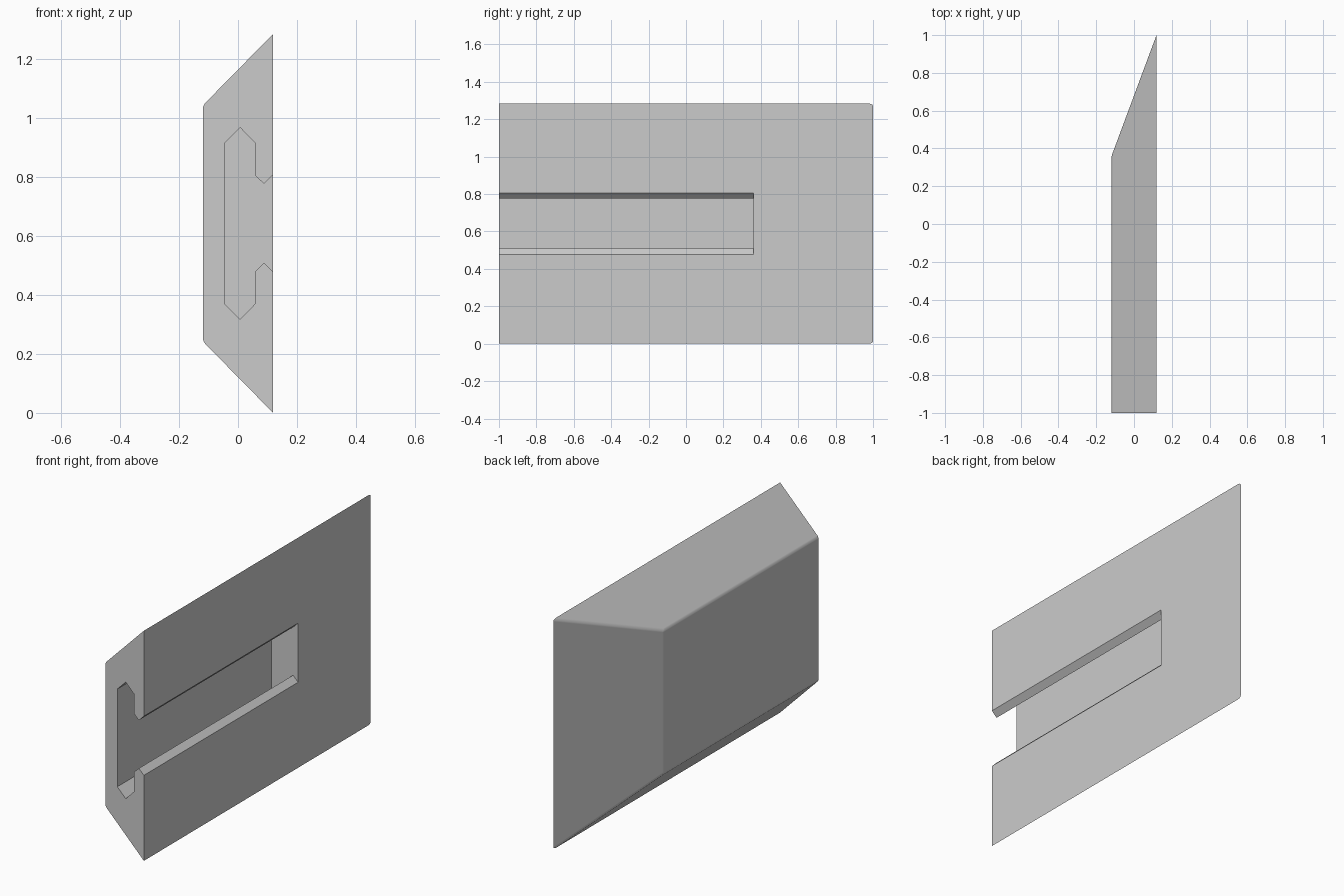
import bpy, bmesh
from mathutils import Vector

if "Cube" in bpy.data.objects:
    bpy.data.objects.remove(bpy.data.objects["Cube"], do_unlink=True)

HALF_X = 0.119    # half thickness
MID_Z = 0.642     # height of the symmetry plane
FRONT = -1.0
SLOT_END = 0.36

grey = bpy.data.materials.new("light grey")
grey.use_nodes = True
grey.diffuse_color = (0.6, 0.6, 0.6, 1)
grey.node_tree.nodes["Principled BSDF"].inputs["Base Color"].default_value = (0.6, 0.6, 0.6, 1)


def add_object(name, bm):
    bmesh.ops.recalc_face_normals(bm, faces=bm.faces[:])
    mesh = bpy.data.meshes.new(name)
    bm.to_mesh(mesh)
    bm.free()
    mesh.materials.append(grey)
    obj = bpy.data.objects.new(name, mesh)
    bpy.context.collection.objects.link(obj)
    return obj


# Wedge body: tall slot face at +x, smaller face at -x
bm = bmesh.new()
bmesh.ops.create_cube(bm, size=2)
for v in bm.verts:
    wide = v.co.x > 0
    back = 1.0 if wide else SLOT_END
    v.co = Vector((v.co.x * HALF_X,
                   back if v.co.y > 0 else FRONT,
                   MID_Z + v.co.z * (MID_Z if wide else 0.4)))

# Round the edges that touch neither the front end nor the slot face
bm.normal_update()
soft = [e for e in bm.edges
        if not all(v.co.y < FRONT + 0.01 for v in e.verts)
        and not all(v.co.x > 0 for v in e.verts)]
bmesh.ops.bevel(bm, geom=soft, offset=0.012, offset_type='OFFSET',
                segments=3, profile=0.5, affect='EDGES')
body = add_object("slotted_body", bm)

# T-slot cutter: half profile (x, distance from symmetry plane), mirrored
half = [(-0.045, 0.2725), (0.007, 0.325), (0.058, 0.2725), (0.058, 0.163),
        (0.088, 0.134), (HALF_X, 0.165), (0.2, 0.165)]
outline = [(x, MID_Z + h) for x, h in half]
outline += [(x, MID_Z - h) for x, h in reversed(half)]
bm = bmesh.new()
profile = bm.faces.new([bm.verts.new((x, FRONT - 0.1, z)) for x, z in outline])
swept = bmesh.ops.extrude_face_region(bm, geom=[profile])["geom"]
bmesh.ops.translate(bm, vec=(0, SLOT_END - FRONT + 0.1, 0),
                    verts=[g for g in swept if isinstance(g, bmesh.types.BMVert)])
cutter = add_object("slot_cutter", bm)
cutter.hide_render = True

# Cut the slot and discard the cutter
bpy.ops.object.select_all(action='DESELECT')
bpy.context.view_layer.objects.active = body
body.select_set(True)
cut = body.modifiers.new("slot", 'BOOLEAN')
cut.operation = 'DIFFERENCE'
cut.solver = 'EXACT'
cut.object = cutter
bpy.ops.object.modifier_apply(modifier=cut.name)
bpy.data.objects.remove(cutter, do_unlink=True)

# Smooth rounded edges, flat main faces
bpy.ops.object.shade_smooth_by_angle(angle=0.5)
normals = body.modifiers.new("flat_faces", 'WEIGHTED_NORMAL')
normals.keep_sharp = True
